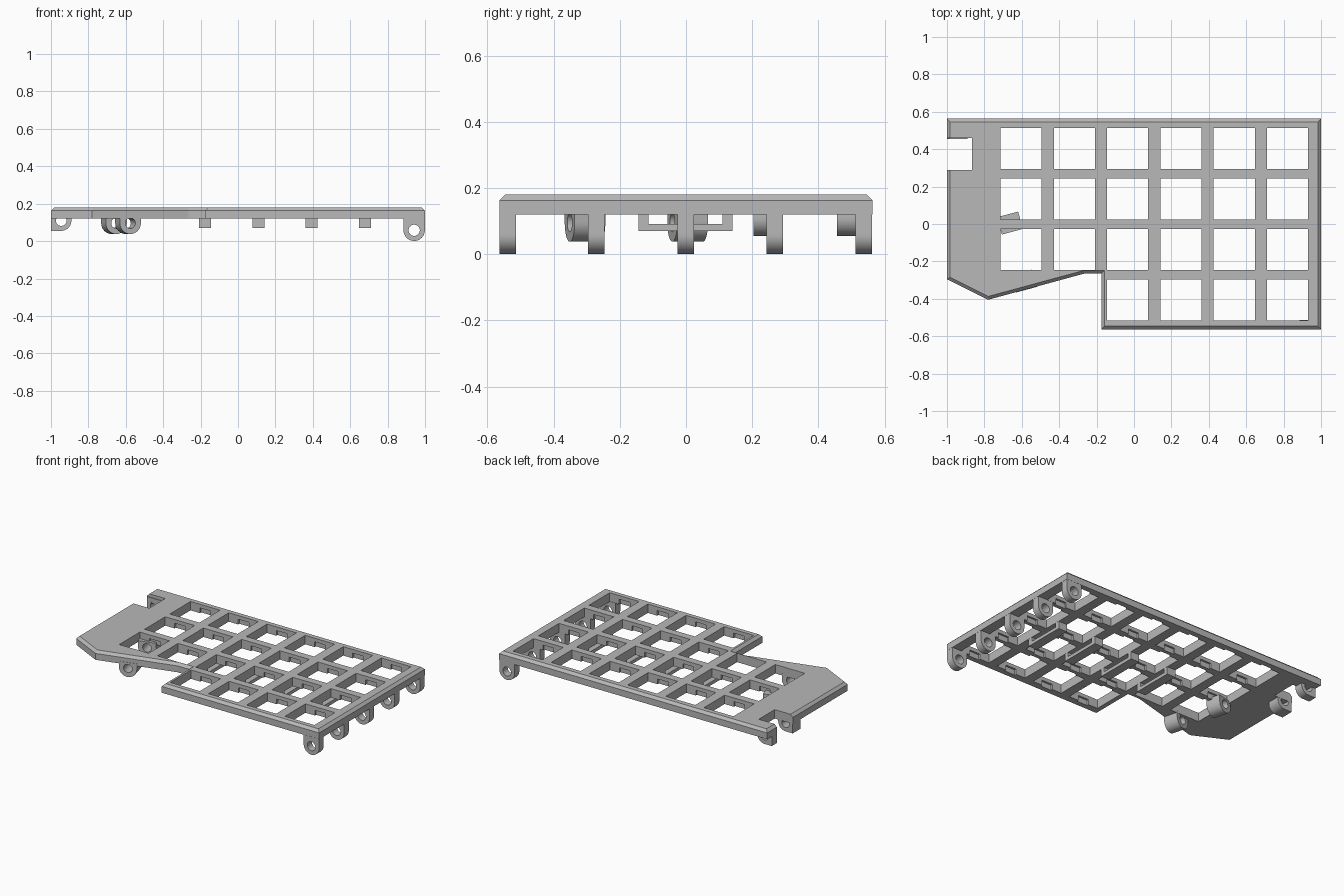
import bpy, bmesh
from math import pi, sin, cos, radians
from mathutils import Vector, Matrix

cube = bpy.data.objects.get("Cube")
if cube:
    bpy.data.objects.remove(cube, do_unlink=True)

grey = bpy.data.materials.new("plain_grey")
grey.use_nodes = True
grey.diffuse_color = (0.48, 0.48, 0.48, 1)
grey.node_tree.nodes["Principled BSDF"].inputs["Base Color"].default_value = (0.48, 0.48, 0.48, 1)

TOP, CHAMFER_Z, UNDER = 0.18, 0.163, 0.12


def make_object(name, bm):
    bmesh.ops.recalc_face_normals(bm, faces=bm.faces)
    mesh = bpy.data.meshes.new(name)
    bm.to_mesh(mesh)
    bm.free()
    mesh.materials.append(grey)
    obj = bpy.data.objects.new(name, mesh)
    bpy.context.scene.collection.objects.link(obj)
    return obj


def add_box(bm, x0, x1, y0, y1, z0, z1):
    place = Matrix.Translation(((x0 + x1) / 2, (y0 + y1) / 2, (z0 + z1) / 2))
    size = Matrix.Diagonal((x1 - x0, y1 - y0, z1 - z0, 1))
    bmesh.ops.create_cube(bm, size=1, matrix=place @ size)


def inset(points, d):
    """Mitred inward offset of a counter-clockwise outline."""
    result = []
    for i, p in enumerate(points):
        a = (p - points[i - 1]).normalized()
        b = (points[(i + 1) % len(points)] - p).normalized()
        na, nb = Vector((-a.y, a.x)), Vector((-b.y, b.x))
        result.append(p + (na + nb) * d / (1 + na.dot(nb)))
    return result


def apply_cut(target, bm):
    cutter = make_object("cutter", bm)
    cutter.hide_render = True
    mod = target.modifiers.new("cut", "BOOLEAN")
    mod.operation, mod.solver, mod.object = "DIFFERENCE", "EXACT", cutter
    bpy.context.view_layer.objects.active = target
    bpy.ops.object.modifier_apply(modifier=mod.name)
    bpy.data.objects.remove(cutter, do_unlink=True)


# Chamfered plate
outline = [Vector(p) for p in (
    (-1, 0.563), (-1, -0.295), (-0.78, -0.405), (-0.265, -0.265),
    (-0.175, -0.265), (-0.175, -0.563), (1, -0.563), (1, 0.563))]
bm = bmesh.new()
rings = []
for pts, z in ((outline, UNDER), (outline, CHAMFER_Z), (inset(outline, 0.017), TOP)):
    rings.append([bm.verts.new((p.x, p.y, z)) for p in pts])
bm.faces.new(rings[0])
bm.faces.new(rings[-1])
for low, high in zip(rings, rings[1:]):
    for i in range(len(low)):
        bm.faces.new((low[i - 1], low[i], high[i], high[i - 1]))
plate = make_object("plate", bm)

# Square openings, side notch and clip recesses below the lip
holes, clips = bmesh.new(), bmesh.new()
add_box(holes, -1.1, -0.865, 0.29, 0.46, 0, 0.3)
half = 0.11
for row in range(4):
    for col in range(6):
        if row == 3 and col < 2:
            continue
        x, y = -0.604 + 0.285 * col, 0.404 - 0.27 * row
        add_box(holes, x - half, x + half, y - half, y + half, 0, 0.3)
        for side in (-1, 1):
            if row == 2 and col < 2 and side < 0:
                continue
            ys = sorted((y + side * 0.09, y + side * (half + 0.013)))
            add_box(clips, x - 0.04, x + 0.04, ys[0], ys[1], 0.1, 0.155)
apply_cut(plate, holes)
apply_cut(plate, clips)


def lug(name, centre, radius, height, bore, length, turn=0, square_left=False):
    """Hinge lug: round below, square above, bored along its length."""
    bm = bmesh.new()
    n = 48
    loops = []
    for y in (-length / 2, length / 2):
        outer, inner = [], []
        for i in range(n):
            a = 2 * pi * i / n
            c, s = cos(a), sin(a)
            inner.append(bm.verts.new((bore * c, y, bore * s)))
            if i <= n // 2 or (square_left and c < 0):
                k = 1 / max(abs(c), abs(s))
                c, s = c * k, s * k
            outer.append(bm.verts.new((radius * c, y, (height if s > 0 else radius) * s)))
        loops.append((outer, inner))
    (fo, fi), (bo, bi) = loops
    for p, q in ((fo, fi), (bo, bi), (fo, bo), (fi, bi)):
        for i in range(n):
            bm.faces.new((p[i - 1], p[i], q[i], q[i - 1]))
    bm.transform(Matrix.Translation(centre) @ Matrix.Rotation(radians(turn), 4, "Z"))
    obj = make_object(name, bm)
    bpy.ops.object.select_all(action="DESELECT")
    obj.select_set(True)
    bpy.context.view_layer.objects.active = obj
    bpy.ops.object.shade_smooth_by_angle(angle=radians(30))


# Hinge lugs along the long-leg side
for i, y in enumerate((-0.539, -0.271, -0.001, 0.268, 0.537)):
    lug(f"side_hinge_lug_{i + 1}", (0.942, y, 0.058), 0.057, 0.064, 0.03, 0.05)

# Short lugs beside the notch
for name, y, length in (("rear", 0.484, 0.057), ("front", 0.247, 0.085)):
    lug(f"notch_lug_{name}", (-0.945, y, 0.109), 0.054, 0.05, 0.028, length, square_left=True)

# Angled lugs square to the slanted edge
for name, x, y in (("rear", -0.663, 0.005), ("front", -0.588, -0.305)):
    lug(f"angled_lug_{name}", (x, y, 0.096), 0.058, 0.04, 0.028, 0.096, turn=15)

# Wire bridges under the plate between columns
for i in range(4):
    x = -0.1765 + 0.285 * i
    bm = bmesh.new()
    add_box(bm, x - 0.032, x + 0.032, -0.143, 0.14, 0.07, 0.092)
    for y0, y1 in ((-0.143, -0.113), (0.11, 0.14)):
        add_box(bm, x - 0.032, x + 0.032, y0, y1, 0.092, 0.125)
    make_object(f"wire_bridge_{i + 1}", bm)
